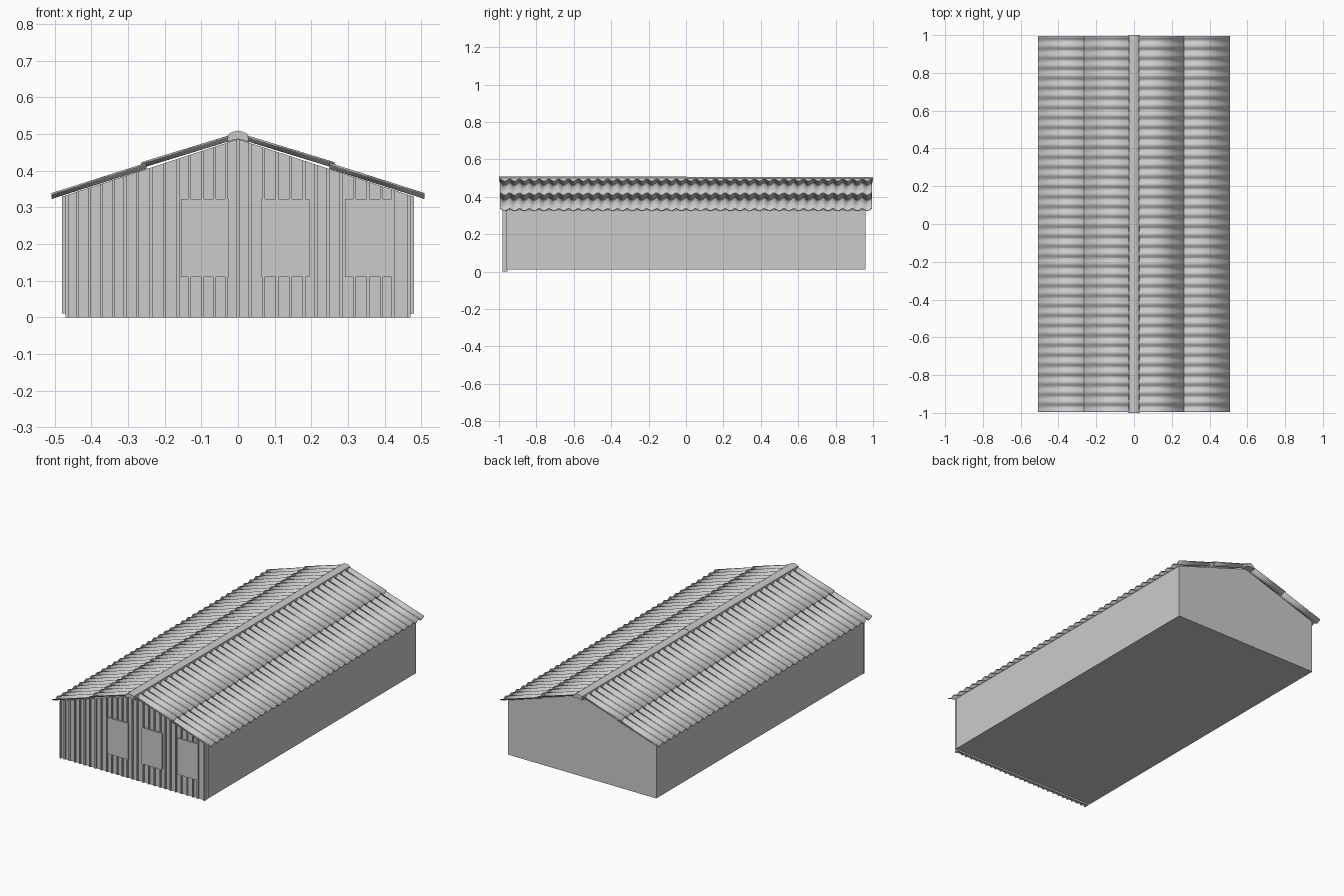
import bpy, math, random

if "Cube" in bpy.data.objects:
    bpy.data.objects.remove(bpy.data.objects["Cube"])

random.seed(4)
SLOPE = 0.327
WAVES, STEPS = 38, 8


def mesh_object(name, verts, faces):
    me = bpy.data.meshes.new(name)
    me.from_pydata(verts, [], faces)
    me.update()
    ob = bpy.data.objects.new(name, me)
    bpy.context.collection.objects.link(ob)
    return ob


def prism(name, profile, y0, y1):
    """Extrude a counter-clockwise (x, z) profile from y0 to y1."""
    n = len(profile)
    verts = [(x, y, z) for y in (y0, y1) for x, z in profile]
    faces = [tuple(range(n)), tuple(range(2 * n - 1, n - 1, -1))]
    faces += [(i, i + n, (i + 1) % n + n, (i + 1) % n) for i in range(n)]
    return mesh_object(name, verts, faces)


def wall_top(x):
    return 0.486 - SLOPE * abs(x)


# Building shell
prism("building_shell", [(-0.48, 0.01), (0.48, 0.01), (0.48, wall_top(0.48)),
                         (0, wall_top(0)), (-0.48, wall_top(0.48))], -0.96, 0.96)


def board(name, a, b, y0, y1):
    top = [(b, wall_top(b)), (a, wall_top(a))]
    if a < 0 < b:
        top.insert(1, (0, wall_top(0)))
    prism(name, [(a, 0), (b, 0)] + top, y0, y1)


# Vertical front boards with narrow raised battens over the joints
joints = [-0.47]
while joints[-1] < 0.43:
    joints.append(joints[-1] + random.uniform(0.031, 0.038))
joints[-1] = 0.47
board("front_boarding", -0.47, 0.47, -0.972, -0.955)
for i, x in enumerate(joints):
    c = max(-0.466, min(0.466, x))
    board(f"front_batten_{i + 1}", c - 0.004, c + 0.004, -0.98, -0.965)

# Three window panels
for i, x in enumerate((-0.09, 0.129, 0.358)):
    prism(f"window_panel_{i + 1}", [(x - 0.066, 0.11), (x + 0.066, 0.11),
                                    (x + 0.066, 0.322), (x - 0.066, 0.322)], -0.982, -0.96)


# Corrugated roof sheets, two overlapping rows mirrored to both sides
def roof_row(name, x0, x1, lift0, lift1):
    verts, faces = [], []
    count = WAVES * STEPS
    for i in range(count + 1):
        y = -0.995 + 1.99 * i / count
        w = 0.006 * math.cos(2 * math.pi * i / STEPS)
        for x, lift in ((x0, lift0), (x1, lift1)):
            verts.append((x, y, 0.497 - SLOPE * x + w + lift))
    for i in range(count):
        k = 2 * i
        faces.append((k, k + 1, k + 3, k + 2))
    ob = mesh_object(name, verts, faces)
    solid = ob.modifiers.new("thickness", "SOLIDIFY")
    solid.thickness, solid.offset = 0.004, 0
    ob.modifiers.new("both_sides", "MIRROR")
    bpy.context.view_layer.objects.active = ob
    ob.select_set(True)
    bpy.ops.object.shade_smooth_by_angle(angle=math.radians(50))
    ob.select_set(False)


roof_row("lower_roof_sheets", 0.25, 0.508, -0.002, 0)
roof_row("upper_roof_sheets", 0.012, 0.263, -0.001, 0.004)

# Ridge cap in two overlapping lengths
outer = [(0.03, 0.479), (0.026, 0.5), (0.01, 0.507), (0, 0.509)]
inner = [(0, 0.486), (0.012, 0.484)]
cap = [(-x, z) for x, z in reversed(inner[1:])]
profile = inner + outer + [(-x, z) for x, z in reversed(outer[:-1])] + cap[::-1]
prism("ridge_cap_front", profile, -1.0, 0.005)
prism("ridge_cap_back", [(x * 0.97, z - 0.002) for x, z in profile], 0.0, 1.0)
